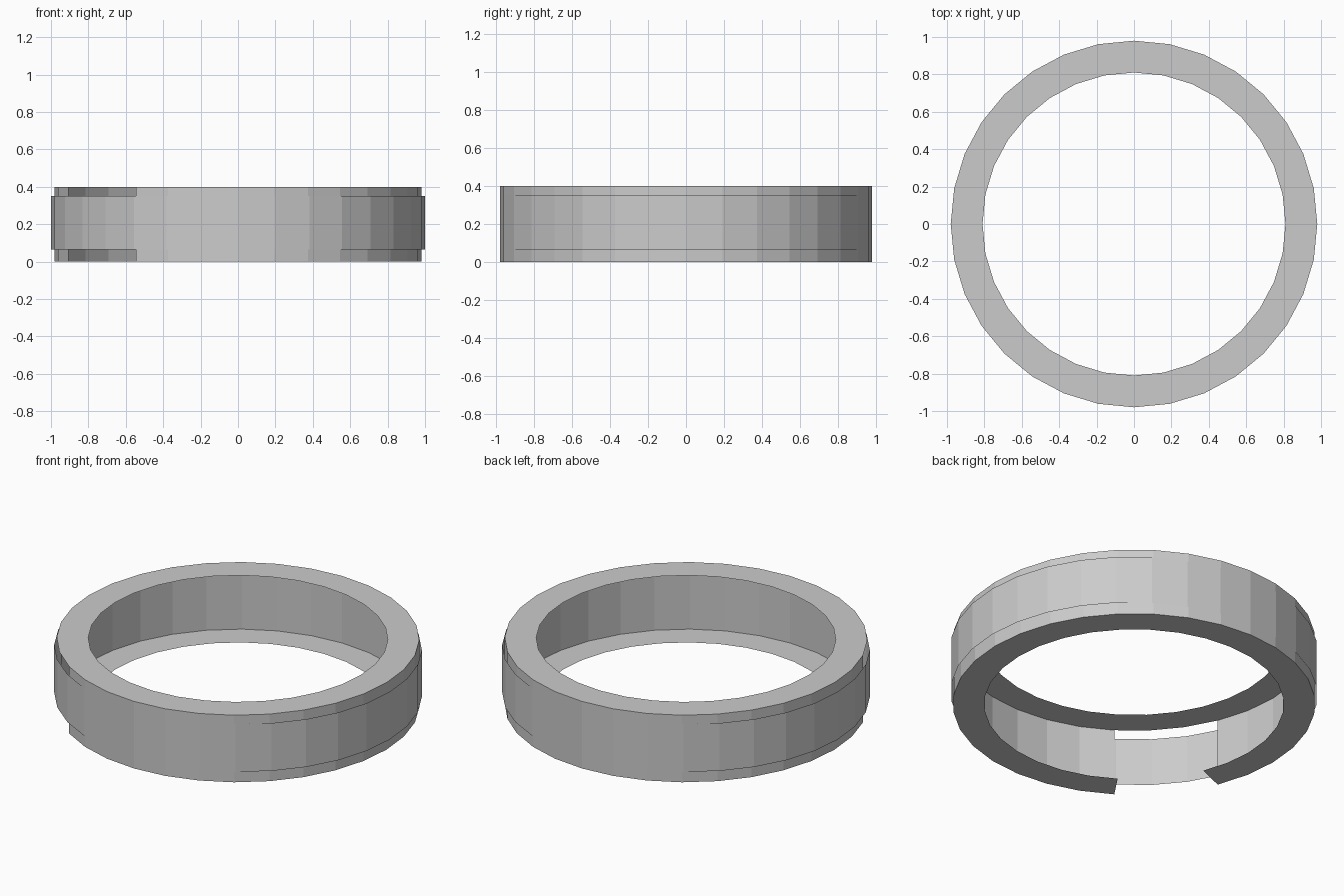
import bpy, bmesh
from math import cos, sin, tau

if "Cube" in bpy.data.objects:
    bpy.data.objects.remove(bpy.data.objects["Cube"])

SIDES = 32
GAP = {18, 19, 20}   # open segments at the front left


def loft(name, loops, skip=()):
    """Join elliptical loops (x radius, y radius, z) with quads.
    skip holds (strip, segment) pairs that stay open."""
    bm = bmesh.new()
    rows = []
    for rx, ry, z in loops:
        rows.append([bm.verts.new((rx * cos(tau * i / SIDES),
                                   ry * sin(tau * i / SIDES), z))
                     for i in range(SIDES)])
    for s in range(len(rows) - 1):
        a, b = rows[s], rows[s + 1]
        for i in range(SIDES):
            j = (i + 1) % SIDES
            if (s, i) not in skip:
                bm.faces.new((a[i], a[j], b[j], b[i]))
    mesh = bpy.data.meshes.new(name)
    bm.to_mesh(mesh)
    bm.free()
    obj = bpy.data.objects.new(name, mesh)
    bpy.context.collection.objects.link(obj)
    return obj


# Hollow channel ring: bottom rim, outer wall, top rim, open on the inside
loft("ring_shell",
     [(0.81, 0.81, 0), (0.98, 0.98, 0), (0.98, 0.98, 0.4), (0.81, 0.81, 0.4)],
     skip={(s, i) for s in (0, 1) for i in GAP})

# Thin outer band, a little wider than the ring along x
loft("outer_band", [(1.0, 0.98, 0.065), (1.0, 0.98, 0.35)])
